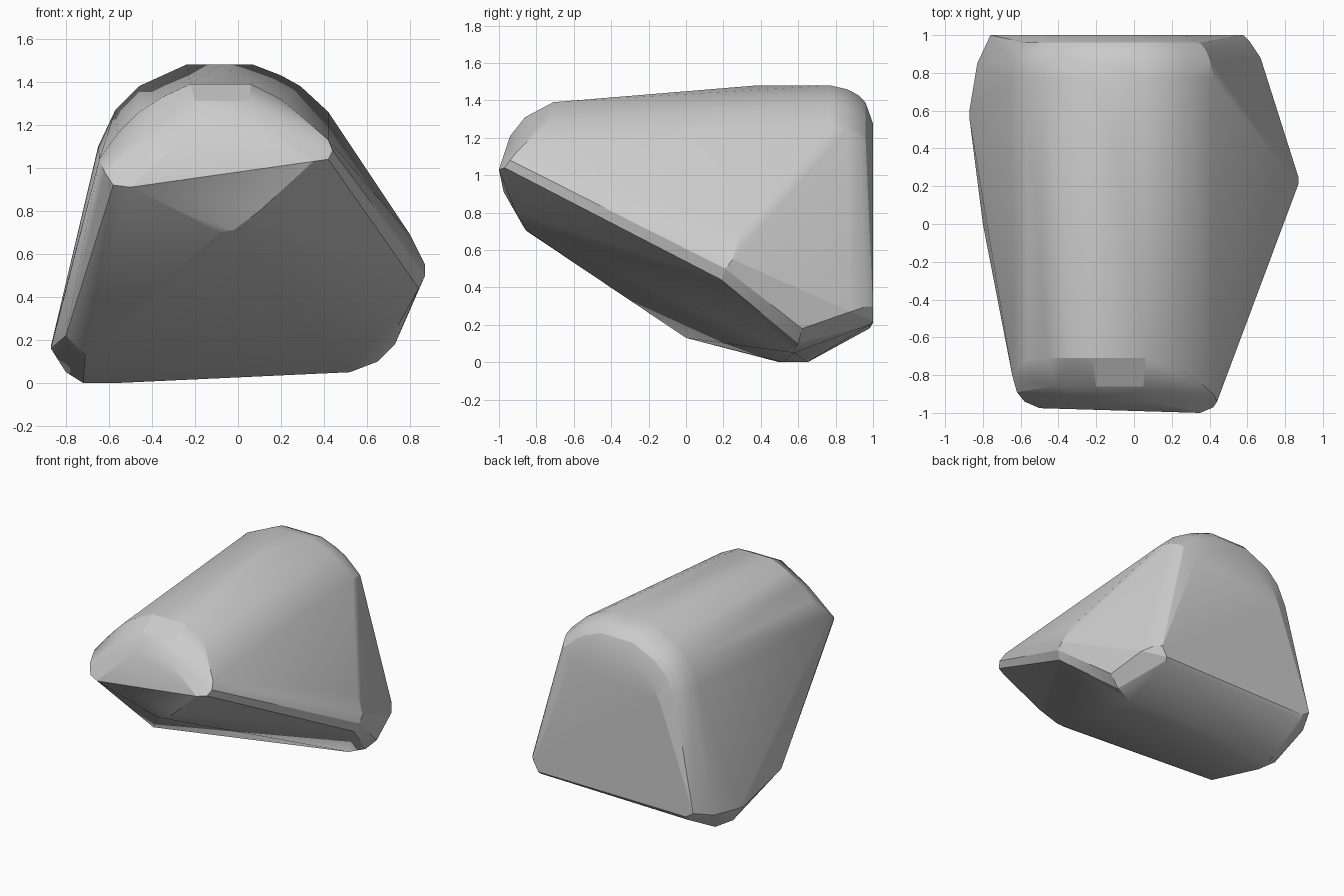
import bpy, bmesh

pts = []

# Rear arch (x, z), shrunk in steps to round over into the flat back face
arch = [(-.65, 1.1), (-.57, 1.27), (-.46, 1.38), (-.24, 1.48), (.07, 1.48),
        (.2, 1.43), (.29, 1.38), (.42, 1.26)]
for y, f in [(.77, 1), (.86, .97), (.92, .925), (.96, .865), (1, .7)]:
    pts += [(-.1 + (x + .1) * f, y, .8 + (z - .8) * f) for x, z in arch]
pts.append((-.08, .38, 1.48))

# Flat back face, lower corners
pts += [(x, 1, z) for x, z in [(-.7, .21), (-.76, .25), (.54, .22), (.58, .29)]]
pts += [(-.7, .98, .18), (.53, .98, .2), (.61, .97, .3)]

# Front arch and the nose dome down to the front ridge
pts += [(x, -.71, z) for x, z in [(-.56, 1.16), (-.46, 1.26), (-.35, 1.33),
                                  (-.22, 1.39), (.06, 1.39), (.2, 1.32)]]
pts += [(x, -.86, z) for x, z in [(-.42, 1.18), (-.2, 1.31), (.05, 1.31), (.2, 1.24)]]
pts += [(-.2, -.94, 1.2), (.08, -.94, 1.21)]

# Front ridge ends and chin
pts += [(.35, -1, 1.03), (.42, -.97, 1.04), (.44, -.94, 1.08), (.42, -.9, 1.13),
        (-.5, -.975, .91), (-.58, -.94, .92), (-.62, -.89, .98), (-.645, -.8, 1.04)]
pts += [(-.09, -.85, .7), (-.02, -.86, .71), (-.22, -.9, .78), (.1, -.91, .8)]

# Right-hand point
pts += [(.87, .21, .5), (.87, .25, .55), (.84, .19, .44), (.8, .29, .69)]

# Right lower corner
pts += [(.52, .58, .05), (.65, .6, .1), (.73, .62, .18), (.67, .88, .27)]

# Left lower edge and foot
pts += [(-.72, .5, 0), (-.56, .52, 0), (-.7, .65, 0), (-.8, .58, .05),
        (-.87, .55, .16), (-.87, .61, .17), (-.83, .85, .2), (-.77, .96, .22),
        (-.8, 0, .22), (-.71, 0, .13)]

# Convex body
bm = bmesh.new()
for p in pts:
    bm.verts.new(p)
res = bmesh.ops.convex_hull(bm, input=bm.verts[:])
loose = [v for v in bm.verts if not v.link_faces]
bmesh.ops.delete(bm, geom=loose, context='VERTS')
bmesh.ops.recalc_face_normals(bm, faces=bm.faces[:])
me = bpy.data.meshes.new("faceted_stone")
bm.to_mesh(me)
bm.free()
stone = bpy.data.objects.new("faceted_stone", me)
bpy.context.collection.objects.link(stone)
bpy.context.view_layer.objects.active = stone
stone.select_set(True)
bpy.ops.object.shade_smooth_by_angle(angle=.35)
